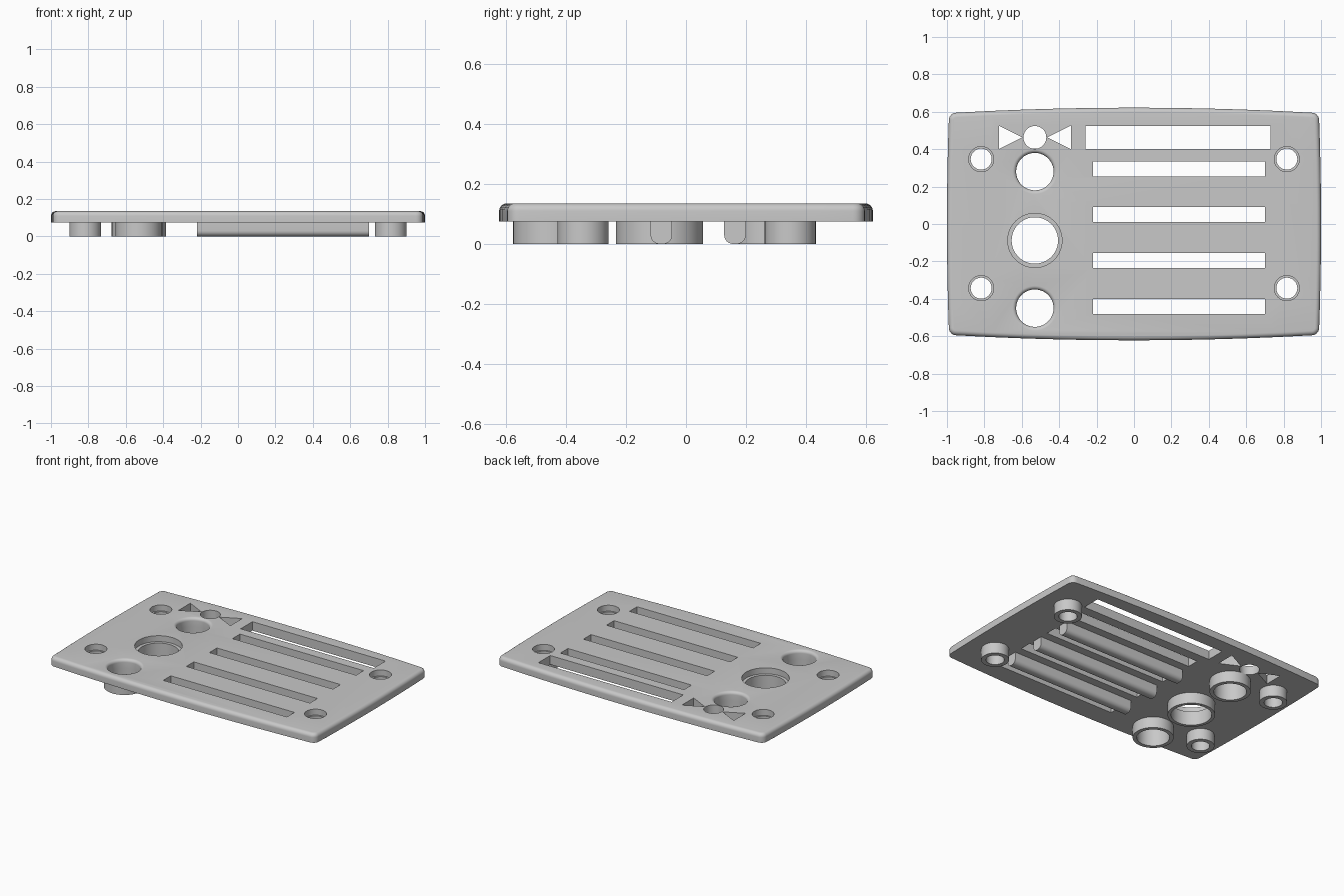
import bpy, bmesh, math
from mathutils import Vector

if "Cube" in bpy.data.objects:
    bpy.data.objects.remove(bpy.data.objects["Cube"])

COLOUR = (0.58, 0.58, 0.58, 1)
grey = bpy.data.materials.new("grey plastic")
grey.use_nodes = True
grey.diffuse_color = COLOUR
grey.node_tree.nodes["Principled BSDF"].inputs["Base Color"].default_value = COLOUR

BASE, TOP, ABOVE, BELOW = 0.075, 0.135, 0.2, 0.05
LEDGE = 0.095


def finish(bm, name):
    bmesh.ops.recalc_face_normals(bm, faces=bm.faces)
    mesh = bpy.data.meshes.new(name)
    bm.to_mesh(mesh)
    bm.free()
    obj = bpy.data.objects.new(name, mesh)
    bpy.context.collection.objects.link(obj)
    mesh.materials.append(grey)
    return obj


def smooth(obj):
    bpy.ops.object.select_all(action='DESELECT')
    obj.select_set(True)
    bpy.context.view_layer.objects.active = obj
    bpy.ops.object.shade_smooth_by_angle(angle=math.radians(35))


def loft(name, loops, closed=False):
    """Skin a stack of equal point loops; cap the ends unless it closes on itself."""
    bm = bmesh.new()
    rings = [[bm.verts.new(p) for p in loop] for loop in loops]
    pairs = list(zip(rings, rings[1:]))
    if closed:
        pairs.append((rings[-1], rings[0]))
    else:
        bm.faces.new(rings[0])
        bm.faces.new(rings[-1])
    for a, b in pairs:
        for i in range(len(a)):
            j = (i + 1) % len(a)
            bm.faces.new((a[i], a[j], b[j], b[i]))
    return finish(bm, name)


def lathe(name, x, y, profile, steps=64, closed=False):
    """Turn (radius, z) points about an upright axis."""
    turns = [math.tau * i / steps for i in range(steps)]
    return loft(name, [[(x + r * math.cos(a), y + r * math.sin(a), z) for a in turns]
                       for r, z in profile], closed)


def rounding(radius, steps=6):
    """Inset and height pairs for a rounded upper edge."""
    return [(radius * (1 - math.cos(a)), TOP - radius + radius * math.sin(a))
            for a in (math.pi / 2 * i / steps for i in range(steps + 1))]


def plate_loop(inset, z):
    """Bowed rectangle with rounded corners."""
    radius, points = 0.04 - inset, []
    corners = [Vector((0.95, 0.555)), Vector((-0.95, 0.555)),
               Vector((-0.95, -0.555)), Vector((0.95, -0.555))]
    for k, centre in enumerate(corners):
        for i in range(7):
            a = math.pi / 2 * (k + i / 6)
            points.append((centre.x + radius * math.cos(a), centre.y + radius * math.sin(a), z))
        a = math.pi / 2 * (k + 1)
        out = Vector((math.cos(a), math.sin(a)))
        bow = 0.027 if k % 2 == 0 else 0.01
        for i in range(1, 10):
            t = i / 10
            p = centre.lerp(corners[(k + 1) % 4], t) + out * (radius + bow * 4 * t * (1 - t))
            points.append((p.x, p.y, z))
    return points


# Faceplate with a rounded upper rim
plate = loft("faceplate", [plate_loop(0, BASE)] + [plate_loop(d, z) for d, z in rounding(0.025)])


# Openings in the plate
def cut(cutter):
    cutter.hide_render = True
    bpy.context.view_layer.objects.active = plate
    mod = plate.modifiers.new("opening", 'BOOLEAN')
    mod.operation, mod.solver, mod.object = 'DIFFERENCE', 'EXACT', cutter
    bpy.ops.object.modifier_apply(modifier=mod.name)
    bpy.data.objects.remove(cutter)


def cut_polygon(points):
    cut(loft("cutter", [[(x, y, z) for x, y in points] for z in (BELOW, ABOVE)]))


def cut_slot(x0, x1, y, half):
    cut_polygon([(x0, y - half), (x1, y - half), (x1, y + half), (x0, y + half)])


screws = [(x, y) for x in (-0.817, 0.817) for y in (-0.343, 0.347)]
buttons = [(-0.53, 0.28), (-0.53, -0.45)]
dial = (-0.53, -0.088)
for x, y in screws:
    cut(lathe("cutter", x, y, [(0.056, BELOW), (0.056, LEDGE), (0.067, LEDGE), (0.067, ABOVE)]))
cut(lathe("cutter", *dial, [(0.124, BELOW), (0.124, LEDGE), (0.145, LEDGE), (0.145, ABOVE)]))
for x, y in buttons:
    flare = [(0.1 + d, z) for d, z in rounding(0.02)]
    cut(lathe("cutter", x, y, [(0.1, BELOW)] + flare + [(0.12, ABOVE)]))
for i in range(4):
    cut_slot(-0.22, 0.7, 0.295 - 0.245 * i, 0.04)
cut_slot(-0.26, 0.73, 0.4625, 0.0625)
cut(lathe("cutter", -0.53, 0.463, [(0.061, BELOW), (0.061, ABOVE)]))
for side in (-1, 1):
    cut_polygon([(-0.53 + side * dx, 0.463 + dy)
                 for dx, dy in ((0.067, 0), (0.193, 0.063), (0.193, -0.063))])
smooth(plate)


# Collars under the screw holes, buttons and dial
def collar(name, x, y, inner, outer):
    smooth(lathe(name, x, y, [(inner, 0), (outer, 0), (outer, BASE), (inner, BASE)], closed=True))


for x, y in screws:
    collar("screw_boss", x, y, 0.056, 0.085)
for x, y in buttons:
    collar("button_collar", x, y, 0.1, 0.125)
collar("dial_collar", *dial, 0.124, 0.145)

# Round-bottomed ribs between the slots
for i in range(3):
    y, half, r = 0.163 - 0.245 * i, 0.036, 0.03
    section = [(y - half, BASE)]
    for centre, start in ((y - half + r, math.pi), (y + half - r, 1.5 * math.pi)):
        for k in range(7):
            a = start + math.pi / 2 * k / 6
            section.append((centre + r * math.cos(a), r + r * math.sin(a)))
    section.append((y + half, BASE))
    smooth(loft("slot_rib", [[(x, v, w) for v, w in section] for x in (-0.22, 0.7)]))
